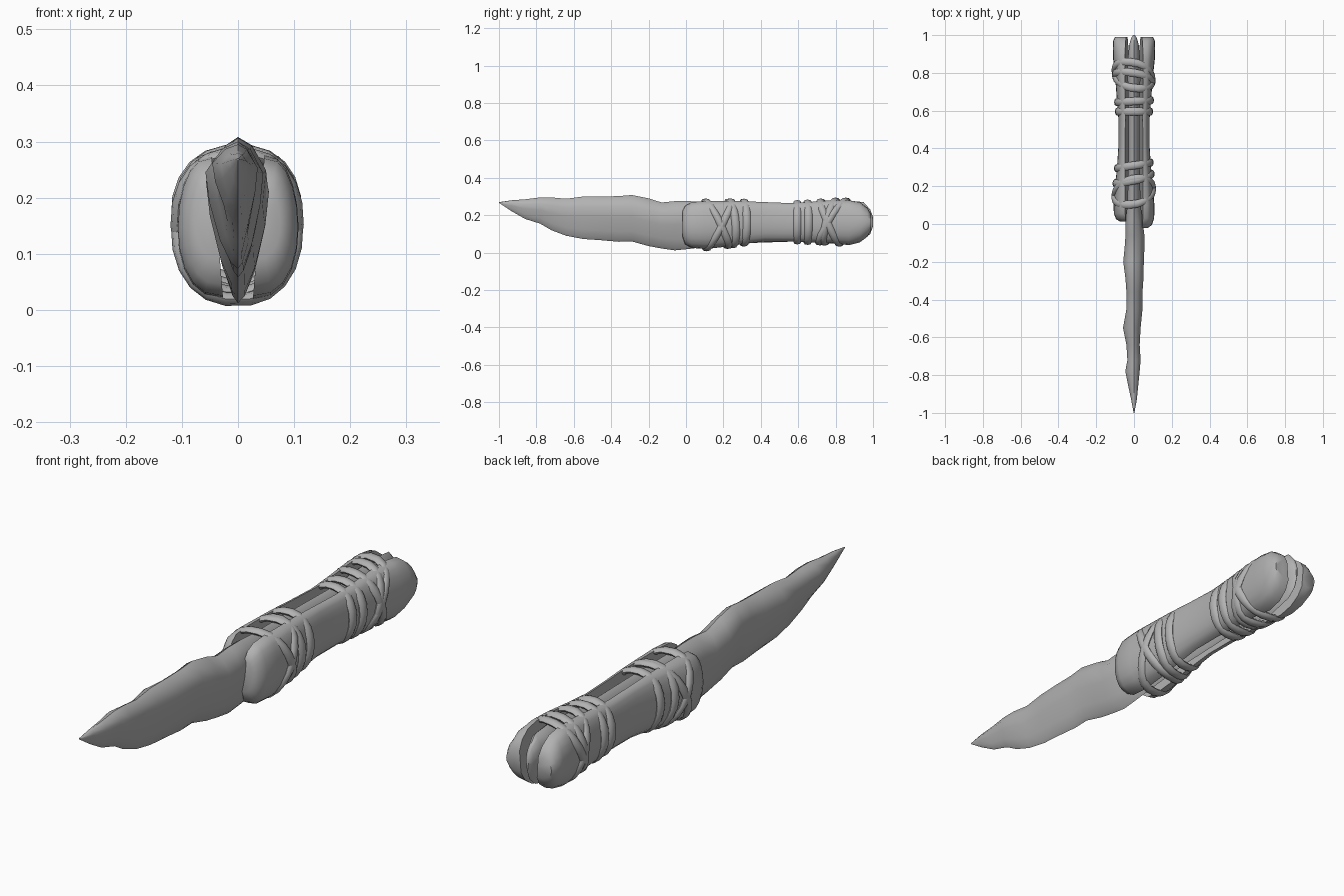
import bpy, bmesh
from math import sin, cos, pi, copysign

cube = bpy.data.objects.get("Cube")
if cube:
    bpy.data.objects.remove(cube, do_unlink=True)

# One flat grey for the whole knife
grey = bpy.data.materials.new("stone grey")
grey.use_nodes = True
grey.diffuse_color = (0.45, 0.45, 0.45, 1)
for node in grey.node_tree.nodes:
    if node.type == 'BSDF_PRINCIPLED':
        node.inputs["Base Color"].default_value = grey.diffuse_color


def skin(name, rings, loop=False, angle=40):
    """Bridge a row of equal rings into a surface, capped or joined end to end."""
    bm = bmesh.new()
    rows = [[bm.verts.new(point) for point in ring] for ring in rings]
    size = len(rows[0])
    pairs = list(zip(rows, rows[1:]))
    if loop:
        pairs.append((rows[-1], rows[0]))
    else:
        bm.faces.new(rows[0])
        bm.faces.new(rows[-1])
    for a, b in pairs:
        for i in range(size):
            j = (i + 1) % size
            bm.faces.new((a[i], a[j], b[j], b[i]))
    bmesh.ops.recalc_face_normals(bm, faces=bm.faces)
    mesh = bpy.data.meshes.new(name)
    bm.to_mesh(mesh)
    bm.free()
    mesh.materials.append(grey)
    obj = bpy.data.objects.new(name, mesh)
    bpy.context.collection.objects.link(obj)
    bpy.ops.object.select_all(action='DESELECT')
    obj.select_set(True)
    bpy.context.view_layer.objects.active = obj
    bpy.ops.object.shade_smooth_by_angle(angle=angle * pi / 180)
    return obj


# Chipped blade and its tang: y, bottom, top, right width, left width
blade_stations = [
    (-1, .266, .27, .002, .002), (-.93, .22, .28, .015, .015),
    (-.86, .18, .285, .03, .022), (-.78, .155, .295, .046, .03),
    (-.72, .12, .295, .035, .035), (-.64, .09, .288, .04, .03),
    (-.55, .073, .3, .058, .035), (-.45, .066, .3, .04, .045),
    (-.36, .058, .302, .04, .045), (-.29, .06, .308, .045, .05),
    (-.2, .035, .29, .057, .052), (-.13, .022, .268, .05, .055),
    (-.06, .012, .275, .045, .055), (.02, .02, .275, .045, .045),
    (.1, .03, .27, .035, .035), (.3, .05, .27, .03, .03),
    (.6, .06, .265, .03, .03), (.85, .045, .28, .035, .035),
    (.95, .07, .27, .025, .025), (.985, .1, .23, .015, .015),
    (1, .14, .19, .005, .005),
]
# Half section of the blade: share of width, share of height
wedge = [(.5, .94), (1, .76), (.88, .52), (.55, .22), (.22, .05)]


def blade_ring(y, low, high, right, left):
    tall = high - low
    ring = [(0, y, high)]
    ring += [(left * w, y, low + tall * h) for w, h in wedge]
    ring += [(0, y, low)]
    ring += [(-right * w, y, low + tall * h) for w, h in reversed(wedge)]
    return ring


skin("blade", [blade_ring(*s) for s in blade_stations], angle=50)

# Handle outline: y, bottom, top, outer half width
handle_stations = [
    (-.02, .09, .22, .075), (-.005, .045, .25, .095), (.03, .025, .27, .107),
    (.1, .02, .275, .108), (.2, .03, .275, .1), (.3, .045, .275, .09),
    (.42, .06, .27, .082), (.55, .06, .265, .082), (.65, .055, .27, .09),
    (.78, .05, .28, .1), (.87, .04, .28, .11), (.93, .055, .27, .112),
    (.97, .085, .24, .11), (.99, .12, .205, .1),
]


def handle_at(y):
    """Interpolated bottom, top and width of the handle."""
    for a, b in zip(handle_stations, handle_stations[1:]):
        if y <= b[0]:
            f = max(0, (y - a[0]) / (b[0] - a[0]))
            return [p + (q - p) * f for p, q in zip(a[1:], b[1:])]
    return handle_stations[-1][1:]


def scale_ring(side, y, low, high, wide):
    mid, half = (low + high) / 2, (high - low) / 2
    steps = 10
    ring = []
    for i in range(steps + 1):
        t = pi * (i / steps - .5)
        z = mid + half * sin(t)
        inner = .025 + .08 * z
        ring.append((side * (inner + (wide - inner) * max(0, cos(t)) ** .8), y, z))
    inner = .025 + .08 * mid
    ring.append((side * inner, y, mid))
    return ring


# Two wooden scales; the right one starts slightly further back
for side, name in ((1, "left_handle_scale"), (-1, "right_handle_scale")):
    shift = 0 if side > 0 else .03
    rings = []
    for y, low, high, wide in handle_stations:
        rings.append(scale_ring(side, y + shift * max(0, 1 - y / .2) * (y < .2),
                                low, high, wide))
    skin(name, rings, angle=45)


def cord(name, y_mid, lean, skew):
    """Flattened cord hugging the handle, leaning in side view, skewed from above."""
    turns, sides = 22, 8
    rings = []
    for i in range(turns):
        t = 2 * pi * i / turns
        c, s = cos(t), sin(t)
        y = y_mid + lean * s + skew * c
        low, high, wide = handle_at(y)
        x = copysign(abs(c) ** .85, c) * (wide + .004)
        z = (low + high) / 2 + copysign(abs(s) ** .95, s) * ((high - low) / 2 + .003)
        ring = []
        for k in range(sides):
            u = 2 * pi * k / sides
            out = .012 * cos(u)
            ring.append((x + c * out, y + .021 * sin(u), z + s * out))
        rings.append(ring)
    skin(name, rings, loop=True, angle=60)


# Cord bindings: centre, lean, skew
front_cords = [(.31, 0, .015), (.24, -.01, .025), (.165, -.06, .02), (.175, .065, .02)]
back_cords = [(.595, 0, 0), (.65, 0, .005), (.77, -.05, -.015),
              (.785, .07, -.025), (.77, .03, -.02)]
for group, cords in (("front", front_cords), ("back", back_cords)):
    for n, values in enumerate(cords, 1):
        cord(f"{group}_cord_{n}", *values)
